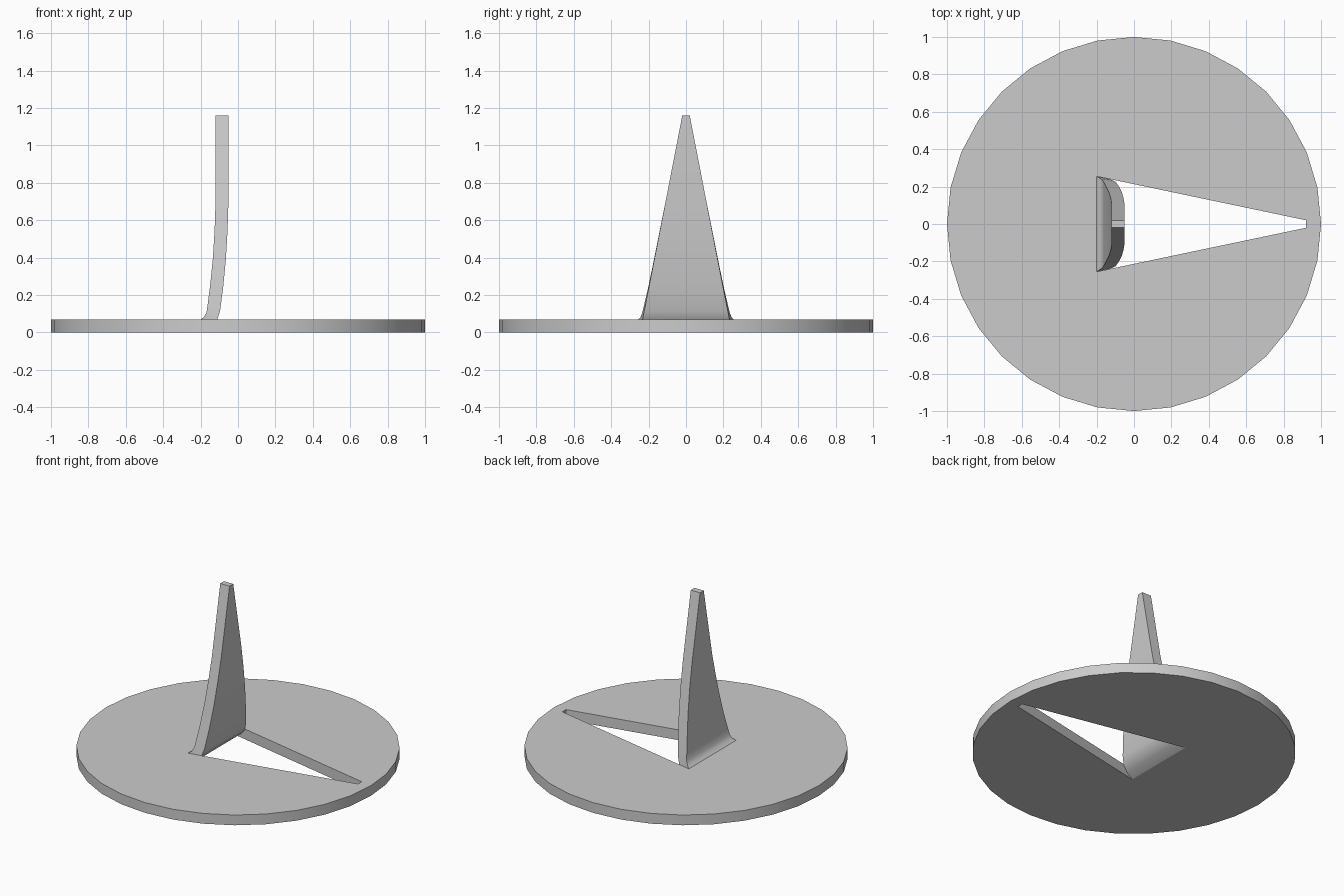
import bpy, bmesh, math

if "Cube" in bpy.data.objects:
    bpy.data.objects.remove(bpy.data.objects["Cube"])

THICK = 0.07
HOLE_X0, HOLE_X1 = -0.20, 0.92
HALF0, HALF1 = 0.255, 0.02


def finish(name, bm, angle):
    bmesh.ops.recalc_face_normals(bm, faces=bm.faces[:])
    mesh = bpy.data.meshes.new(name)
    bm.to_mesh(mesh)
    bm.free()
    ob = bpy.data.objects.new(name, mesh)
    bpy.context.collection.objects.link(ob)
    bpy.ops.object.select_all(action='DESELECT')
    ob.select_set(True)
    bpy.context.view_layer.objects.active = ob
    bpy.ops.object.shade_smooth_by_angle(angle=math.radians(angle))
    return ob


# Round base plate with the tapered cut-out
bm = bmesh.new()
rim = [(math.cos(math.tau * i / 32), math.sin(math.tau * i / 32)) for i in range(32)]
hole = [(HOLE_X0, -HALF0), (HOLE_X1, -HALF1), (HOLE_X1, HALF1), (HOLE_X0, HALF0)]
edges = []
for loop in (rim, hole):
    vs = [bm.verts.new((x, y, 0)) for x, y in loop]
    edges += [bm.edges.new((vs[i - 1], vs[i])) for i in range(len(vs))]
bmesh.ops.triangle_fill(bm, edges=edges, use_beauty=True, normal=(0, 0, 1))
ext = bmesh.ops.extrude_face_region(bm, geom=bm.faces[:], use_keep_orig=True)
top = [g for g in ext["geom"] if isinstance(g, bmesh.types.BMVert)]
bmesh.ops.translate(bm, verts=top, vec=(0, 0, THICK))
# The wall where the tab joins stays open
root = [f for f in bm.faces if all(abs(v.co.x - HOLE_X0) < 1e-4 for v in f.verts)]
bmesh.ops.delete(bm, geom=root, context='FACES')
finish("base_plate", bm, 30)

# Tapered tab folded up out of the plate: (back x, z, front x, z)
profile = [
    (-0.200, 0.070, -0.200, 0.000),
    (-0.182, 0.083, -0.145, 0.028),
    (-0.168, 0.108, -0.112, 0.066),
    (-0.162, 0.150, -0.096, 0.115),
    (-0.148, 0.260, -0.079, 0.245),
    (-0.134, 0.400, -0.065, 0.390),
    (-0.125, 0.550, -0.056, 0.545),
    (-0.120, 0.700, -0.051, 0.700),
    (-0.120, 1.160, -0.050, 1.160),
]
dist = [0.0]
for a, b in zip(profile, profile[1:]):
    dist.append(dist[-1] + math.dist(a[2:], b[2:]))

bm = bmesh.new()
rings = []
for (bx, bz, fx, fz), d in zip(profile, dist):
    w = HALF0 + (HALF1 - HALF0) * d / dist[-1]
    rings.append([bm.verts.new(c) for c in
                  ((bx, -w, bz), (bx, w, bz), (fx, w, fz), (fx, -w, fz))])
for r0, r1 in zip(rings, rings[1:]):
    for i in range(4):
        j = (i + 1) % 4
        bm.faces.new((r0[i], r0[j], r1[j], r1[i]))
bm.faces.new(rings[-1])
finish("folded_tab", bm, 40)
